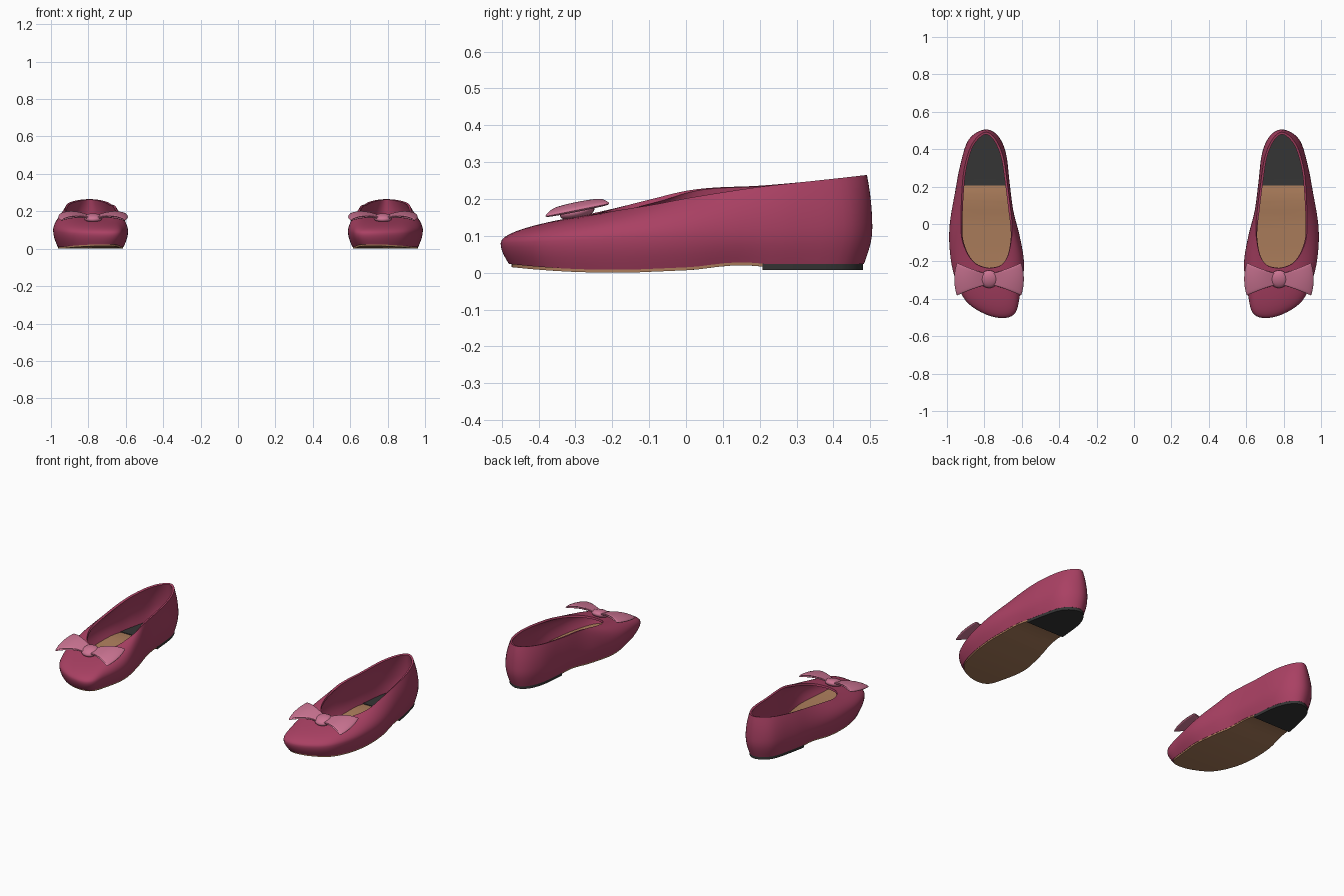
import bpy, bmesh, math
from mathutils import Vector

cube = bpy.data.objects.get("Cube")
if cube:
    bpy.data.objects.remove(cube, do_unlink=True)


def material(name, rgb):
    m = bpy.data.materials.new(name)
    m.use_nodes = True
    m.diffuse_color = (*rgb, 1)
    m.node_tree.nodes["Principled BSDF"].inputs["Base Color"].default_value = (*rgb, 1)
    return m


RED = material("berry_red", (0.40, 0.052, 0.125))
PINK = material("rose_pink", (0.60, 0.175, 0.29))
TAN = material("tan_leather", (0.41, 0.205, 0.105))
DARK = material("dark_grey", (0.035, 0.035, 0.035))

# Widest outline of the left shoe, clockwise from the back of the heel
OUTLINE = [(.80, .505), (.885, .45), (.93, .31), (.955, .18), (.985, 0), (.985, -.14),
           (.96, -.28), (.90, -.41), (.80, -.48), (.70, -.503), (.635, -.475), (.61, -.38),
           (.588, -.22), (.61, -.07), (.645, .07), (.665, .22), (.685, .38), (.73, .475)]
# Edge of the foot opening, matched point by point
RIM = [(.80, .49, .265), (.865, .43, .258), (.905, .31, .245), (.92, .18, .23), (.925, .02, .205),
       (.92, -.08, .186), (.89, -.16, .173), (.85, -.21, .165), (.80, -.232, .162),
       (.76, -.235, .162), (.71, -.22, .166), (.675, -.17, .18), (.655, -.08, .203),
       (.652, 0, .222), (.66, .08, .231), (.675, .2, .236), (.70, .36, .25), (.745, .46, .261)]
STEPS = 5


def smooth_loop(points):
    """Closed smooth curve through the points."""
    p = [Vector(q) for q in points]
    n, out = len(p), []
    for i in range(n):
        a, b, c, d = (p[(i + k) % n] for k in (-1, 0, 1, 2))
        for s in range(STEPS):
            t = s / STEPS
            out.append(0.5 * (2 * b + (c - a) * t + (2 * a - 5 * b + 4 * c - d) * t * t
                              + (3 * b - a - 3 * c + d) * t ** 3))
    return out


def sole_height(y):
    """Rise of the underside: toe spring, ball, arch and heel seat."""
    toe = 0.2 * max(0, -0.2 - y) ** 2
    arch = 0.02 * math.exp(-((y - 0.15) / 0.13) ** 2)
    heel = 0.015 if y > 0.2 else 0.015 * max(0, (y + 0.15) / 0.35)
    return toe + max(arch, heel)


def finish(name, bm, mat, thickness=0, offset=-1, levels=0):
    """Make the object, mirror it to the other foot and shade it."""
    me = bpy.data.meshes.new(name)
    bm.to_mesh(me)
    bm.free()
    me.materials.append(mat)
    ob = bpy.data.objects.new(name, me)
    bpy.context.collection.objects.link(ob)
    if thickness:
        sol = ob.modifiers.new("thickness", "SOLIDIFY")
        sol.thickness, sol.offset = thickness, offset
    if levels:
        ob.modifiers.new("smooth", "SUBSURF").levels = levels
    mir = ob.modifiers.new("other_foot", "MIRROR")
    mir.use_mirror_merge = False
    bpy.ops.object.select_all(action="DESELECT")
    ob.select_set(True)
    bpy.context.view_layer.objects.active = ob
    bpy.ops.object.convert(target="MESH")
    bpy.ops.object.shade_smooth_by_angle(angle=math.radians(40))
    return ob


wide = smooth_loop(OUTLINE)
rim = smooth_loop(RIM)
sole = [Vector((0.79 + (p.x - 0.79) * 0.88, p.y * 0.955)) for p in wide]
N = len(wide)

# Upper: rings from the sole edge, past the widest line, to the opening
rings = []
for k in range(6):
    s = k / 5
    ring = []
    for a, b in zip(sole, wide):
        xy = a.lerp(b, math.sin(s * math.pi / 2))
        low, high = sole_height(a.y) + 0.008, 0.1 + 0.04 * b.y
        ring.append((xy.x, xy.y, low + (high - low) * s))
    rings.append(ring)
for k in range(1, 11):
    s = k / 10
    ring = []
    for b, r in zip(wide, rim):
        xy = b.lerp(r.xy, s * s)
        high = 0.1 + 0.04 * b.y
        ring.append((xy.x, xy.y, high + (r.z - high) * s))
    rings.append(ring)

bm = bmesh.new()
rows = [[bm.verts.new(p) for p in ring] for ring in rings]
for lower, upper in zip(rows, rows[1:]):
    for i in range(N):
        j = (i + 1) % N
        bm.faces.new((lower[i], upper[i], upper[j], lower[j]))
finish("shoe_upper", bm, RED, thickness=0.012)


def slab(name, mat, scale, bottom, top, back_only=False):
    """Sole-shaped slab following the underside curve."""
    bm = bmesh.new()
    bm.faces.new([bm.verts.new((0.79 + (p.x - 0.79) * scale, p.y * scale, 0)) for p in sole])
    for k in range(-11, 12):
        y = k * 0.042
        bmesh.ops.bisect_plane(bm, geom=bm.verts[:] + bm.edges[:] + bm.faces[:],
                               plane_co=(0, y, 0), plane_no=(0, 1, 0))
    if back_only:
        bmesh.ops.bisect_plane(bm, geom=bm.verts[:] + bm.edges[:] + bm.faces[:],
                               plane_co=(0, 0.207, 0), plane_no=(0, 1, 0), clear_inner=True)
    base = bm.verts[:]
    ext = bmesh.ops.extrude_face_region(bm, geom=bm.faces[:], use_keep_orig=True)
    raised = [g for g in ext["geom"] if isinstance(g, bmesh.types.BMVert)]
    for v in base:
        v.co.z = bottom(v.co.y)
    for v in raised:
        v.co.z = top(v.co.y)
    bmesh.ops.recalc_face_normals(bm, faces=bm.faces[:])
    finish(name, bm, mat)


slab("sole", TAN, 0.985, sole_height, lambda y: sole_height(y) + 0.028)
slab("heel", DARK, 0.995, lambda y: 0.007, lambda y: sole_height(y) + 0.032, back_only=True)

# Bow loops: open teardrop ribbons on either side of the knot
BOW = Vector((0.775, -0.295, 0.165))
for side, label in ((1, "outer"), (-1, "inner")):
    bm = bmesh.new()
    grid = []
    for i in range(17):
        a = math.pi * i / 16
        u = math.sin(a)
        row = []
        for j in range(9):
            v = j / 4 - 1
            y = v * (0.028 + 0.06 * u ** 1.3)
            x = side * u * (0.185 - 0.014 * v * v)
            lift = 0.022 * math.sin(u * math.pi * 0.8) - 0.008 * u
            z = lift + 0.016 * math.cos(a) * u * (1 - 0.4 * v * v) + 0.2 * y
            row.append(bm.verts.new(BOW + Vector((x, y, z))))
        grid.append(row)
    for r, q in zip(grid, grid[1:]):
        for j in range(8):
            bm.faces.new((r[j], q[j], q[j + 1], r[j + 1]))
    bmesh.ops.recalc_face_normals(bm, faces=bm.faces[:])
    finish("bow_loop_" + label, bm, PINK, thickness=0.006, offset=0, levels=1)

# Bow knot
bm = bmesh.new()
bmesh.ops.create_uvsphere(bm, u_segments=24, v_segments=14, radius=1)
for v in bm.verts:
    v.co = BOW + Vector((v.co.x * 0.05, v.co.y * 0.047, v.co.z * 0.022 + v.co.y * 0.009))
finish("bow_knot", bm, PINK)
